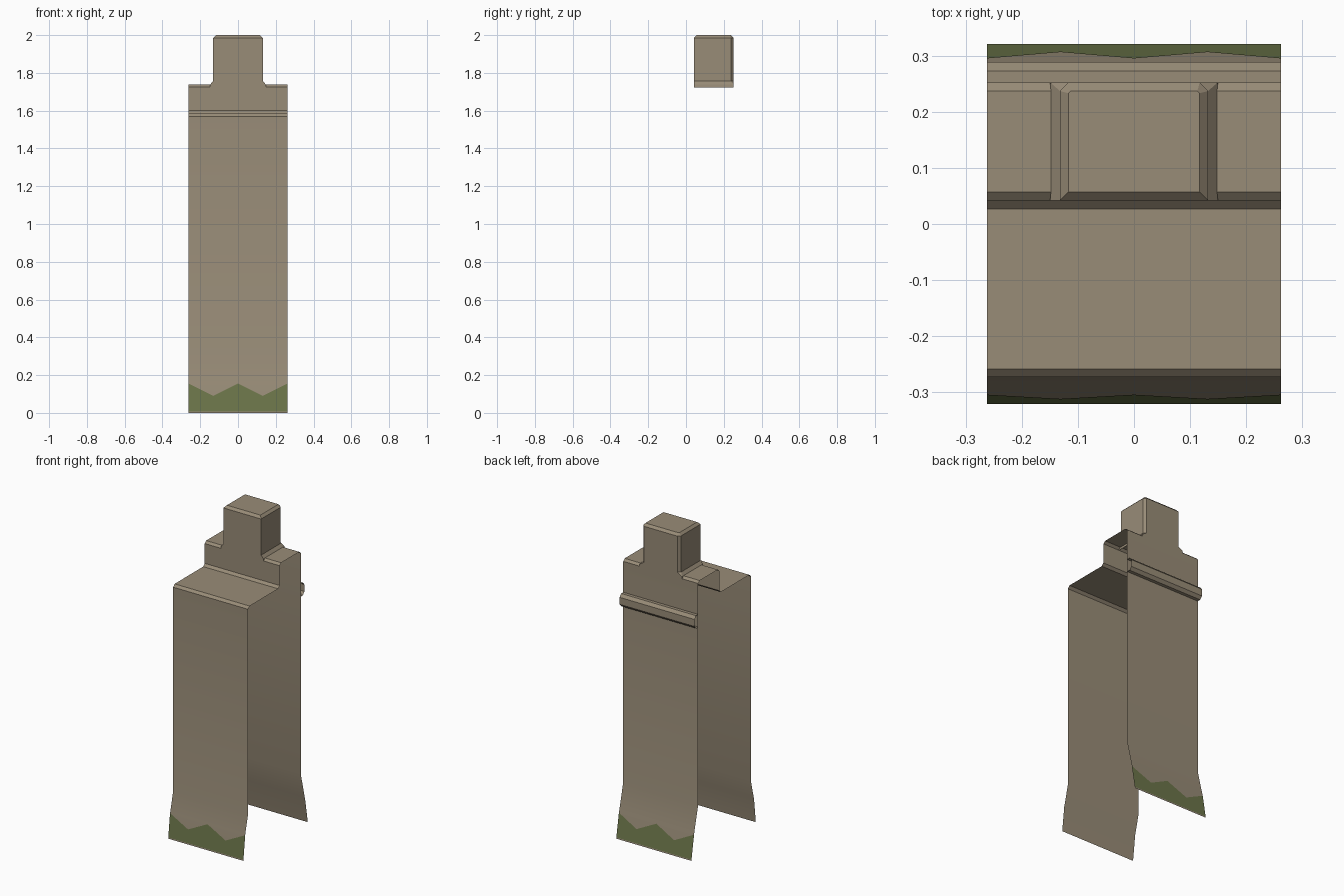
import bpy
import math

if "Cube" in bpy.data.objects:
    bpy.data.objects.remove(bpy.data.objects["Cube"])

HALF = 0.262   # half length of the wall section


def material(name, rgb):
    m = bpy.data.materials.new(name)
    m.diffuse_color = (*rgb, 1.0)
    m.use_nodes = True
    m.node_tree.nodes["Principled BSDF"].inputs["Base Color"].default_value = m.diffuse_color
    return m


STONE = material("tan stone", (0.318, 0.264, 0.187))
GRASS = material("moss green", (0.150, 0.180, 0.068))


def build(name, verts, faces, mat, smooth=False):
    me = bpy.data.meshes.new(name)
    me.from_pydata(verts, [], faces)
    me.materials.append(mat)
    ob = bpy.data.objects.new(name, me)
    bpy.context.collection.objects.link(ob)
    if smooth:
        bpy.ops.object.select_all(action='DESELECT')
        ob.select_set(True)
        bpy.context.view_layer.objects.active = ob
        bpy.ops.object.shade_smooth_by_angle(angle=math.radians(25))
    return ob


def sweep(name, profile, smooth=False):
    """Open sheet: (y, z) profile carried along x."""
    verts = [(x, y, z) for y, z in profile for x in (-HALF, HALF)]
    faces = [(2 * i, 2 * i + 1, 2 * i + 3, 2 * i + 2) for i in range(len(profile) - 1)]
    return build(name, verts, faces, STONE, smooth)


# Wall shell: flared front, walkway, parapet, flared back (ends stay open)
front_flare = [(-0.3205, 0.0), (-0.302, 0.16), (-0.273, 0.28)]
back_flare = [(0.252, 0.33), (0.291, 0.17), (0.3205, 0.0)]
sweep("wall_shell", front_flare + [
    (-0.273, 1.57), (-0.258, 1.585), (0.027, 1.585), (0.042, 1.60),
    (0.042, 1.725), (0.057, 1.738), (0.237, 1.738), (0.252, 1.725),
] + back_flare, smooth=True)

# Moulding strip along the back
sweep("back_moulding", [(0.252, 1.45), (0.273, 1.45), (0.289, 1.468),
                        (0.289, 1.512), (0.273, 1.53), (0.252, 1.53)][::-1])


# Merlon: stacked rings, spread at the foot and bevelled at the top
def ring(z, hw, y0, y1, c):
    return [(-hw, y0, z), (hw, y0, z), (hw, y1 - c, z),
            (hw - c, y1, z), (-hw + c, y1, z), (-hw, y1 - c, z)]


rings = [ring(1.722, 0.150, 0.042, 0.252, 0.001),
         ring(1.738, 0.148, 0.042, 0.252, 0.001),
         ring(1.757, 0.132, 0.042, 0.252, 0.015),
         ring(1.985, 0.132, 0.042, 0.252, 0.015),
         ring(2.000, 0.117, 0.057, 0.237, 0.004)]
n = 6
faces = [(r * n + i, r * n + (i + 1) % n, (r + 1) * n + (i + 1) % n, (r + 1) * n + i)
         for r in range(len(rings) - 1) for i in range(n)]
faces.append(tuple(range(4 * n, 5 * n)))
build("merlon", sum(rings, []), faces, STONE)


# Zigzag moss plates lying on the flared feet
def moss(name, foot, knee, side):
    def y_at(z):
        return foot[0] + (knee[0] - foot[0]) * z / knee[1] + side * 0.0015
    verts = []
    for i in range(5):
        x = side * HALF * (1 - i / 2)
        for z in (0.008, 0.155 if i % 2 == 0 else 0.09):
            verts.append((x, y_at(z), z))
    build(name, verts, [(2 * i, 2 * i + 2, 2 * i + 3, 2 * i + 1) for i in range(4)], GRASS)


moss("front_moss", front_flare[0], front_flare[1], -1)
moss("back_moss", back_flare[2], back_flare[1], 1)
